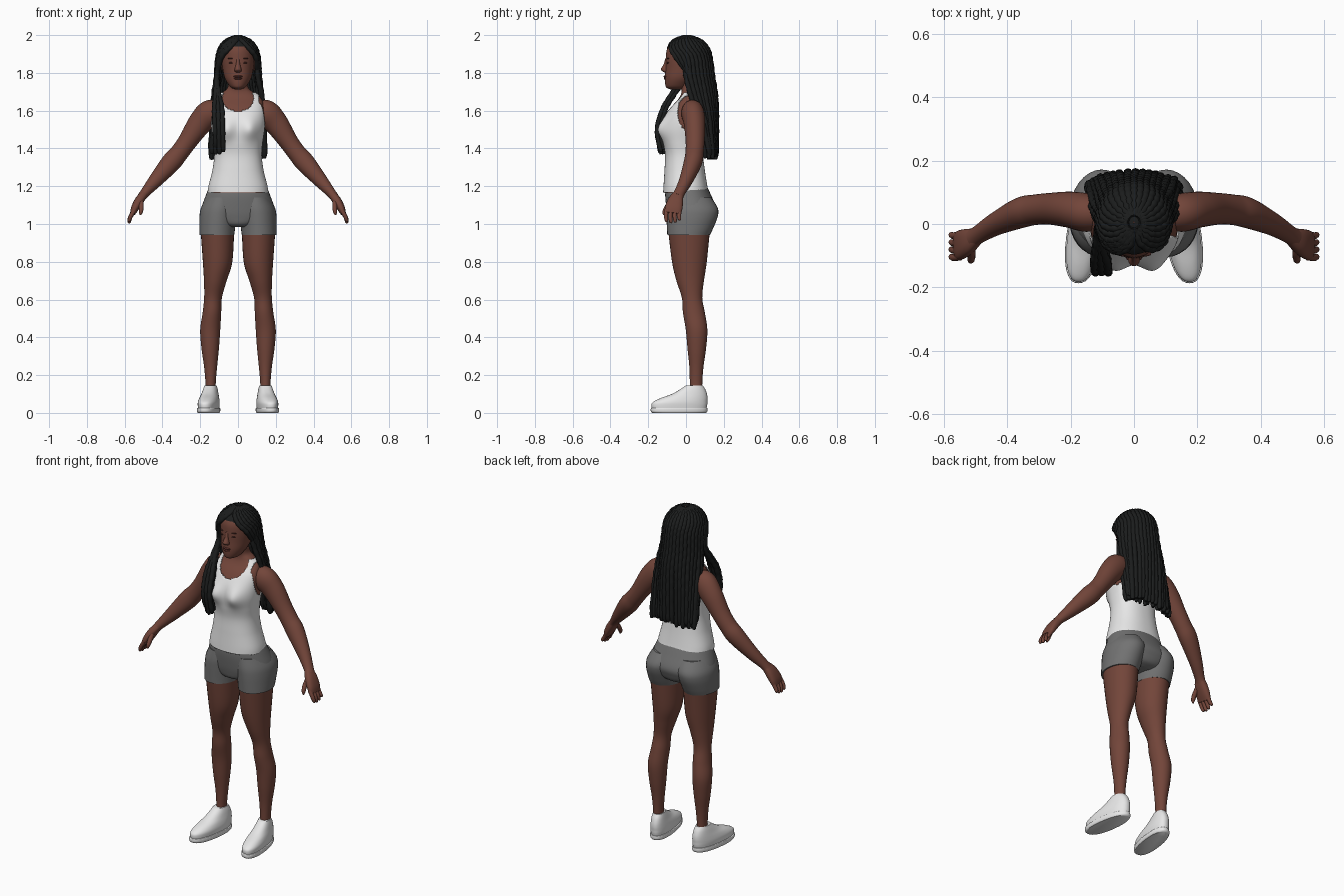
import bpy, bmesh, math, random
from mathutils import Vector

random.seed(4)
if "Cube" in bpy.data.objects:
    bpy.data.objects.remove(bpy.data.objects["Cube"])
parts = []


def material(name, r, g, b):
    m = bpy.data.materials.new(name)
    m.use_nodes = True
    m.diffuse_color = (r, g, b, 1)
    bsdf = m.node_tree.nodes["Principled BSDF"]
    bsdf.inputs["Base Color"].default_value = (r, g, b, 1)
    bsdf.inputs["Roughness"].default_value = 0.8
    return m


SKIN = material("brown skin", .17, .06, .042)
LIP = material("dark lip", .11, .033, .026)
EYE = material("dark eye", .06, .02, .016)
WHITE = material("white cloth", .8, .8, .8)
GREY = material("grey cloth", .17, .17, .17)
HAIR = material("black hair", .011, .012, .012)


def spline(keys, steps):
    """Smooth curve through tuples of any length."""
    k = [keys[0]] + list(keys) + [keys[-1]]
    out = []
    for i in range(1, len(k) - 2):
        for j in range(steps):
            t = j / steps
            out.append([.5 * (2 * b + (c - a) * t + (2 * a - 5 * b + 4 * c - d) * t * t
                              + (3 * b - a - 3 * c + d) * t ** 3)
                        for a, b, c, d in zip(*k[i - 1:i + 3])])
    return out + [list(keys[-1])]


def tube(name, keys, mat, flat=True, steps=6, sides=32, p=2.0, keep=None):
    """Loft oval rings (x, y, z, radius a, radius b); flat rings stay level."""
    rows = spline(keys, steps)
    bm = bmesh.new()
    rings = []
    for i, (x, y, z, a, b) in enumerate(rows):
        t = Vector((0, 0, 1))
        if not flat:
            t = Vector(rows[min(i + 1, len(rows) - 1)][:3]) - Vector(rows[max(i - 1, 0)][:3])
            t.normalize()
        u = t.cross(Vector((0, 1, 0))).normalized()
        v = t.cross(u)
        ring = []
        for s in range(sides):
            c, n = math.cos(math.tau * s / sides), math.sin(math.tau * s / sides)
            c, n = (math.copysign(abs(q) ** (2 / p), q) for q in (c, n))
            ring.append(bm.verts.new(Vector((x, y, z)) + u * a * c + v * b * n))
        rings.append(ring)
    for r, q in zip(rings, rings[1:]):
        for s in range(sides):
            e = (s + 1) % sides
            bm.faces.new((r[s], r[e], q[e], q[s]))
    bm.faces.new(rings[0])
    bm.faces.new(rings[-1])
    bmesh.ops.recalc_face_normals(bm, faces=bm.faces)
    if keep:
        gone = [f for f in bm.faces if len(f.verts) > 4 or not keep(f.calc_center_median())]
        bmesh.ops.delete(bm, geom=gone, context='FACES')
    return finish(name, bm, mat)


def finish(name, bm, mat):
    me = bpy.data.meshes.new(name)
    bm.to_mesh(me)
    bm.free()
    me.materials.append(mat)
    ob = bpy.data.objects.new(name, me)
    bpy.context.collection.objects.link(ob)
    parts.append(ob)
    return ob


def oval(name, centre, size, mat):
    bm = bmesh.new()
    bmesh.ops.create_uvsphere(bm, u_segments=16, v_segments=10, radius=1)
    for v in bm.verts:
        v.co = Vector(centre) + Vector(a * b for a, b in zip(v.co, size))
    return finish(name, bm, mat)


def bust(ob):
    for v in ob.data.vertices:
        x, y, z = v.co
        if y < 0:
            v.co.y -= .03 * math.exp(-((abs(x) - .065) / .045) ** 2 - ((z - 1.5) / .055) ** 2)


# Torso and neck, then the tank top as a cut shell around it
body = [(0, 0, 1.165, .154, .114), (0, -.003, 1.2, .149, .109), (0, -.007, 1.28, .129, .1),
        (0, -.01, 1.36, .119, .094), (0, -.014, 1.43, .124, .099), (0, -.013, 1.5, .134, .105),
        (0, -.007, 1.56, .138, .1), (0, .005, 1.62, .137, .08), (0, .018, 1.665, .122, .056),
        (0, .024, 1.695, .085, .048), (0, .02, 1.725, .054, .046), (0, .005, 1.79, .05, .05)]
bust(tube("torso", body, SKIN, sides=64, p=2.3))


def cloth(c):
    neck = (c.x / .085) ** 2 + ((c.z - 1.67) / .072) ** 2 < 1
    arm = abs(c.x) > .11 and ((c.y - .02) / .065) ** 2 + ((c.z - 1.6) / .11) ** 2 < 1
    return not (neck or arm or c.z > 1.7)


shell = [(x, y, z + .002, a + .007, b + .007) for x, y, z, a, b in body[:10]]
tank = tube("tank_top", shell, WHITE, steps=9, sides=112, p=2.3, keep=cloth)
bust(tank)
tank.modifiers.new("thickness", 'SOLIDIFY').thickness = .006

# Shorts
tube("shorts_hips", [(0, .02, .985, .07, .08), (0, .026, 1.0, .12, .11), (0, .03, 1.035, .185, .125),
                     (0, .03, 1.08, .194, .133), (0, .012, 1.15, .171, .122),
                     (0, 0, 1.21, .146, .106)], GREY, sides=48, p=2.2)

# Head and face
tube("head", [(0, -.05, 1.712, .015, .03), (0, -.048, 1.722, .036, .055), (0, -.043, 1.74, .052, .067),
              (0, -.026, 1.775, .071, .086), (0, -.01, 1.82, .081, .099), (0, -.005, 1.87, .086, .102),
              (0, -.004, 1.92, .083, .098), (0, -.002, 1.955, .066, .078),
              (0, 0, 1.985, .03, .035)], SKIN, sides=40)
tube("nose", [(0, -.098, 1.88, .008, .01), (0, -.106, 1.845, .011, .013), (0, -.112, 1.82, .018, .021),
              (0, -.108, 1.808, .018, .016), (0, -.104, 1.802, .01, .008)], SKIN, sides=16)
oval("upper_lip", (0, -.107, 1.781), (.025, .012, .006), LIP)
oval("lower_lip", (0, -.105, 1.77), (.022, .013, .007), LIP)

for side, s in (("left", 1), ("right", -1)):
    def limb(name, keys, mat, **kw):
        return tube(side + "_" + name, [(s * k[0], *k[1:]) for k in keys], mat, **kw)

    oval(side + "_eye", (s * .035, -.095, 1.853), (.015, .007, .005), EYE)
    oval(side + "_brow", (s * .036, -.094, 1.876), (.019, .008, .003), EYE)
    oval(side + "_ear", (s * .086, .01, 1.84), (.01, .018, .03), SKIN)

    # Leg and shorts leg
    limb("leg", [(.145, .053, .06, .03, .034), (.145, .053, .15, .027, .033), (.145, .055, .24, .034, .037),
                 (.147, .057, .34, .046, .049), (.147, .056, .44, .053, .057), (.138, .042, .53, .049, .058),
                 (.132, .032, .61, .047, .054), (.12, .022, .7, .06, .073), (.108, .018, .8, .078, .092),
                 (.109, .016, .97, .089, .111)], SKIN)
    limb("shorts_leg", [(.112, .014, .943, .092, .113), (.11, .022, .98, .095, .123),
                        (.105, .032, 1.04, .099, .136), (.098, .032, 1.085, .098, .136),
                        (.088, .018, 1.14, .08, .115)], GREY)

    # Shoe rings from (height, toe, heel, half width), toes turned out
    def shoe(name, rows):
        ob = tube(side + "_" + name, [(0, (f + b) / 2, z, w, (b - f) / 2) for z, f, b, w in rows],
                  WHITE, steps=4, sides=40, p=2.3)
        for v in ob.data.vertices:
            v.co.x = s * (v.co.x + .147 + .13 * (.03 - v.co.y))
        ob.data.flip_normals() if s < 0 else None

    shoe("shoe", [(.01, -.178, .106, .05), (.04, -.183, .112, .053), (.058, -.174, .113, .053),
                  (.078, -.135, .114, .049), (.1, -.075, .111, .043), (.125, -.03, .102, .037),
                  (.146, 0, .088, .031)])
    shoe("sole", [(0, -.178, .106, .053), (.008, -.186, .113, .057), (.024, -.186, .113, .057),
                  (.027, -.18, .109, .053)])

    # Arm, palm, fingers and thumb
    limb("arm", [(.09, .03, 1.6, .045, .045), (.145, .035, 1.588, .07, .06), (.2, .045, 1.535, .064, .057),
                 (.265, .048, 1.44, .051, .05), (.31, .045, 1.378, .049, .048), (.355, .036, 1.325, .052, .048),
                 (.435, 0, 1.232, .038, .036), (.49, -.033, 1.168, .026, .029),
                 (.508, -.045, 1.145, .024, .032)], SKIN, flat=False)
    limb("palm", [(.495, -.038, 1.162, .02, .026), (.522, -.054, 1.125, .024, .04),
                  (.545, -.065, 1.085, .021, .046), (.558, -.07, 1.055, .014, .043)], SKIN, flat=False, p=2.5)
    for i in range(4):
        y, tip = -.103 + .023 * i, 1.004 + (.006, 0, .003, .014)[i]
        limb("finger_%d" % (i + 1), [(.548, y, 1.075, .012, .012), (.568, y - .003, 1.04, .011, .011),
                                     (.576, y, tip + .008, .009, .009), (.577, y, tip, .004, .004)],
             SKIN, flat=False, steps=4, sides=10)
    limb("thumb", [(.515, -.07, 1.13, .014, .016), (.512, -.098, 1.095, .013, .013),
                   (.514, -.114, 1.066, .011, .011), (.517, -.118, 1.048, .004, .004)],
         SKIN, flat=False, steps=4, sides=10)

# Hair cap, cut along the hairline
cap = [(0, .005, 1.87 + .12 * math.sin(e), .108 * math.cos(e), .125 * math.cos(e))
       for e in (math.radians(-60 + 12.4 * i) for i in range(13))]
tube("hair_cap", cap, HAIR, steps=4, sides=64,
     keep=lambda c: c.y > -.1 + (1.95 - c.z) * .73)

# Braids: swept over the scalp, then hanging behind or in front of the shoulder
braids = bpy.data.curves.new("braids", 'CURVE')
braids.dimensions = '3D'
braids.bevel_depth = .0135
braids.bevel_resolution = 2
braids.use_fill_caps = True


def braid(phi, tail, layer=1.0):
    path = []
    for elev, turn in ((82, 1.45), (55, 1.35), (30, 1.2), (5, 1)):
        e, a = math.radians(elev), math.radians(phi * turn)
        path.append((.108 * layer * math.cos(e) * math.sin(a),
                     .006 + .123 * layer * math.cos(e) * math.cos(a), 1.87 + .118 * layer * math.sin(e)))
    pts = spline(path + tail, 7)
    sp = braids.splines.new('POLY')
    sp.points.add(len(pts) - 1)
    wave = random.random() * 6
    for i, (pt, co) in enumerate(zip(sp.points, pts)):
        pt.co = (*co, 1)
        pt.radius = (1 + .1 * math.sin(i * 1.9 + wave)) * (.6 if i == len(pts) - 1 else 1)


def hanging(count, spread, layer):
    for i in range(count):
        phi = spread * (2 * i / (count - 1) - 1)
        sn, c = math.sin(math.radians(phi)), max(0, math.cos(math.radians(phi)))
        jig = random.uniform(-.006, .006)
        back = (layer - 1) * .25
        braid(phi, [(.115 * sn * layer, .02 + .122 * c + back, 1.78),
                    (.125 * sn + jig, .045 + .112 * c + back, 1.68),
                    (.135 * sn + jig, .085 + .077 * c + back, 1.55),
                    (.142 * sn + jig, .122 + .038 * c + back, 1.345 + random.uniform(-.006, .03))], layer)


hanging(25, 118, 1.0)
hanging(18, 100, .92)
for i in range(6):
    d, row = (i % 3) * .02, (i // 3) * .014
    braid(-100 - 5 * i, [(-.112, -.005 - row, 1.78), (-.118 + d * .4, -.06 - row, 1.69),
                         (-.125 + d, -.108 - row, 1.61), (-.122 + d, -.138 - row, 1.5),
                         (-.118 + d, -.118 - row, 1.37 + .012 * (i % 4))])

hair = bpy.data.objects.new("braids", braids)
braids.materials.append(HAIR)
bpy.context.collection.objects.link(hair)
bpy.ops.object.select_all(action='DESELECT')
hair.select_set(True)
bpy.context.view_layer.objects.active = hair
bpy.ops.object.convert(target='MESH')
parts.append(bpy.context.view_layer.objects.active)

# Smooth shading with sharp edges kept
for ob in parts:
    ob.select_set(True)
bpy.ops.object.shade_smooth_by_angle(angle=math.radians(50))
